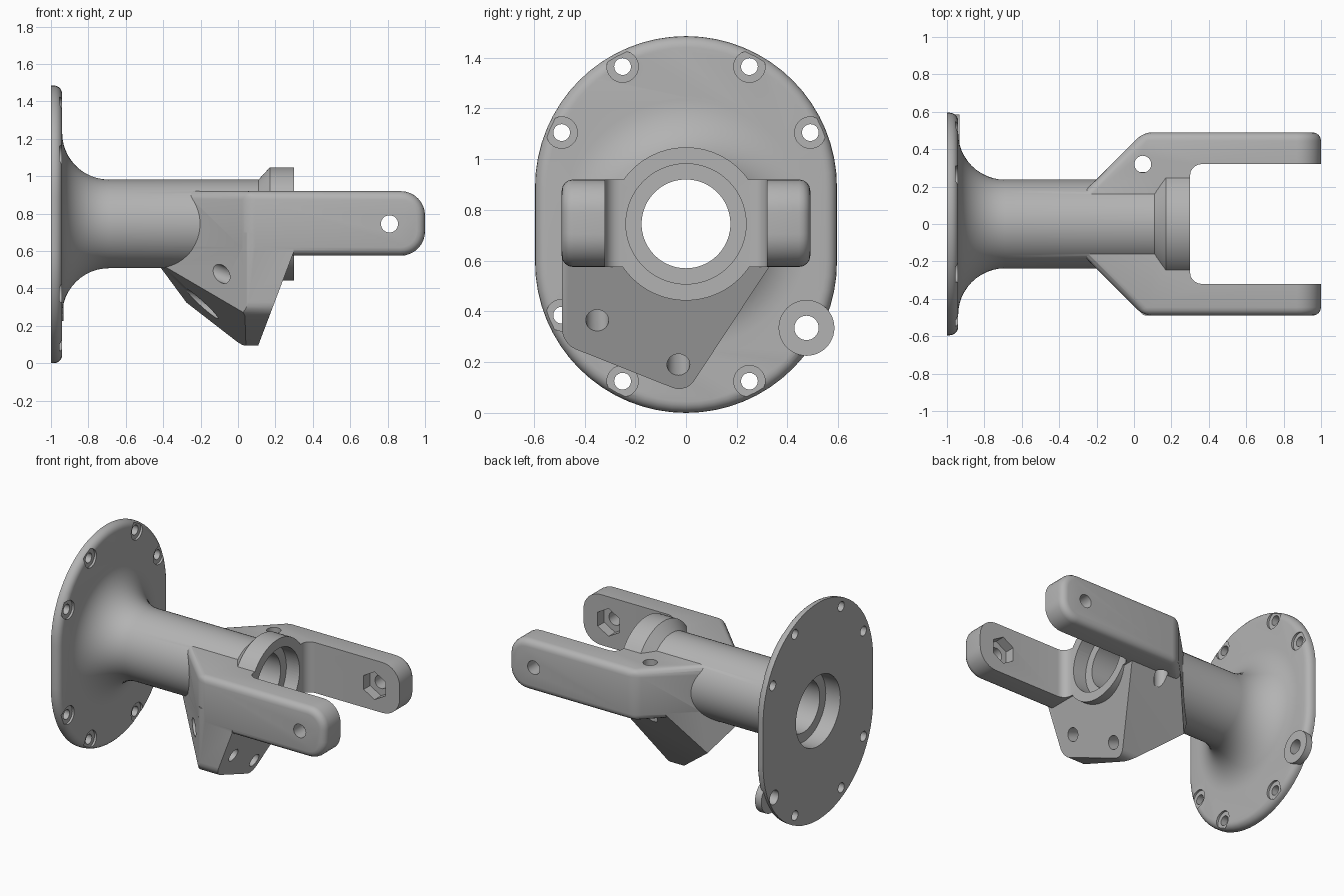
import bpy, bmesh, math
from mathutils import Vector

AXIS_Z = 0.745

if "Cube" in bpy.data.objects:
    bpy.data.objects.remove(bpy.data.objects["Cube"], do_unlink=True)

grey = bpy.data.materials.new("machined grey")
grey.use_nodes = True
grey.diffuse_color = (0.45, 0.45, 0.45, 1)
grey.node_tree.nodes["Principled BSDF"].inputs["Base Color"].default_value = (0.45, 0.45, 0.45, 1)


def finish(bm, name):
    bmesh.ops.recalc_face_normals(bm, faces=bm.faces)
    mesh = bpy.data.meshes.new(name)
    bm.to_mesh(mesh)
    bm.free()
    mesh.materials.append(grey)
    obj = bpy.data.objects.new(name, mesh)
    bpy.context.collection.objects.link(obj)
    return obj


def prism(points, shift):
    """Extrude a closed outline along a vector."""
    bm = bmesh.new()
    face = bm.faces.new([bm.verts.new(p) for p in points])
    new = bmesh.ops.extrude_face_region(bm, geom=[face])["geom"]
    bmesh.ops.translate(bm, vec=shift, verts=[v for v in new if isinstance(v, bmesh.types.BMVert)])
    bmesh.ops.recalc_face_normals(bm, faces=bm.faces)
    bm.normal_update()
    return bm


def bevel(bm, test, offset, segments):
    bm.normal_update()
    edges = [e for e in bm.edges if test(e)]
    bmesh.ops.bevel(bm, geom=edges, offset=offset, segments=segments, profile=0.5,
                    affect='EDGES', clamp_overlap=True)


def along(e):
    return (e.verts[1].co - e.verts[0].co).normalized()


def middle(e):
    return (e.verts[1].co + e.verts[0].co) / 2


def lathe(profile, name):
    """Spin (x, radius) points around the main axis."""
    bm = bmesh.new()
    vs = [bm.verts.new((x, 0, AXIS_Z + r)) for x, r in profile]
    es = [bm.edges.new(pair) for pair in zip(vs, vs[1:])]
    bmesh.ops.spin(bm, geom=vs + es, cent=(0, 0, AXIS_Z), axis=(1, 0, 0),
                   angle=math.tau, steps=72)
    bmesh.ops.remove_doubles(bm, verts=bm.verts, dist=0.0005)
    return finish(bm, name)


def rod(start, end, radius, name, sides=32):
    start, end = Vector(start), Vector(end)
    d = end - start
    side = Vector((0, 0, 1)) if abs(d.normalized().z) < 0.9 else Vector((1, 0, 0))
    side = (side - d * side.dot(d) / d.length_squared).normalized()
    other = d.normalized().cross(side)
    ring = [start + radius * (side * math.cos(a) + other * math.sin(a))
            for a in (math.tau * i / sides for i in range(sides))]
    return finish(prism(ring, d), name)


def combine(target, tool, operation):
    mod = target.modifiers.new("combine", 'BOOLEAN')
    mod.operation, mod.object, mod.solver = operation, tool, 'EXACT'
    bpy.context.view_layer.objects.active = target
    bpy.ops.object.modifier_apply(modifier=mod.name)
    bpy.data.objects.remove(tool, do_unlink=True)


# Mounting flange: stadium plate with a rounded front rim
outline = []
for i in range(66):
    a = math.pi * (i if i < 33 else i - 1) / 32
    outline.append((-1, 0.595 * math.cos(a), (0.89 if i < 33 else 0.595) + 0.595 * math.sin(a)))
bm = prism(outline, (0.06, 0, 0))
bevel(bm, lambda e: all(v.co.x > -0.95 for v in e.verts), 0.045, 5)
housing = finish(bm, "flanged_housing")

# Flared tube with the end collar
flare = [(-0.69 - 0.25 * math.sin(a), 0.487 - 0.25 * math.cos(a))
         for a in (math.pi / 2 * i / 12 for i in range(12, -1, -1))]
tube = lathe([(-0.97, 0), (-0.97, 0.487)] + flare
             + [(0.11, 0.237), (0.17, 0.302), (0.3, 0.302), (0.3, 0)], "flared_tube")

# Fork bracket: two arms joined by a tapered block
half = [(-0.3, 0.14), (0.05, 0.49), (1, 0.49), (1, 0.32), (0.3, 0.32)]
fork_points = half + [(x, -y) for x, y in reversed(half)]
bm = prism([(x, y, 0.575) for x, y in fork_points], (0, 0, 0.345))
bevel(bm, lambda e: abs(along(e).y) > 0.9 and middle(e).x > 0.9, 0.13, 8)
bevel(bm, lambda e: abs(along(e).z) > 0.9 and abs(middle(e).x - 0.3) < 0.01, 0.06, 5)
bevel(bm, lambda e: e.calc_face_angle(0) > 0.3
      and any(f.normal.y * middle(e).y > 0 and abs(f.normal.y) > 0.5
              and abs(f.normal.z) < 0.1 for f in e.link_faces), 0.045, 4)
fork = finish(bm, "fork_bracket")

# Gusset below the fork: an outline trimmed by slanted planes
gusset_points = [(-0.488, 0.7), (-0.488, 0.272), (0, 0.078), (0.41, 0.7)]
bm = prism([(-0.6, y, z) for y, z in gusset_points], (1.2, 0, 0))
bevel(bm, lambda e: abs(along(e).x) > 0.9 and middle(e).z < 0.5, 0.055, 5)
trims = [((0.11, 0, 0.1), (0.5, 0, -0.19)),
         ((0.298, 0, 0), (1, 0, 0)),
         ((0.04, -0.05, 0.1), (-0.97, -0.385, -1)),
         ((0.052, -0.49, 0), (-1, -1, 0)),
         ((0.052, 0.49, 0), (-1, 1, 0))]
for point, normal in trims:
    cut = bmesh.ops.bisect_plane(bm, geom=bm.verts[:] + bm.edges[:] + bm.faces[:], dist=0.0001,
                                 plane_co=point, plane_no=Vector(normal).normalized(),
                                 clear_outer=True)
    rim = [g for g in cut["geom_cut"] if isinstance(g, bmesh.types.BMEdge)]
    bmesh.ops.contextual_create(bm, geom=rim)
    bmesh.ops.recalc_face_normals(bm, faces=bm.faces)
bevel(bm, lambda e: abs(along(e).z) > 0.95 and middle(e).y < -0.45 and middle(e).x < 0.1, 0.03, 4)
gusset = finish(bm, "gusset")

# Ear on the flange rim
ear = rod((-0.98, 0.475, 0.335), (-0.932, 0.475, 0.335), 0.11, "ear", 48)

for part in (tube, fork, gusset, ear):
    combine(housing, part, 'UNION')

# Stepped bore
cutters = [lathe([(-1.02, 0), (-1.02, 0.24), (-0.89, 0.24), (-0.89, 0.175), (0.2, 0.175),
                  (0.2, 0.237), (0.32, 0.237), (0.32, 0)], "bore")]

# Flange bolt holes with spot faces
for y, z in ((0.25, 0.62), (0.49, 0.36)):
    for sy in (-1, 1):
        for sz in (-1, 1):
            if sy > 0 > sz and y > 0.4:
                continue  # the ear takes this place
            py, pz = sy * y, AXIS_Z + sz * z
            cutters.append(rod((-1.05, py, pz), (-0.9, py, pz), 0.033, "bolt_hole"))
            cutters.append(rod((-0.955, py, pz), (-0.88, py, pz), 0.062, "spot_face"))
cutters.append(rod((-1.05, 0.475, 0.335), (-0.88, 0.475, 0.335), 0.048, "ear_hole"))

# Fork pin holes with hexagonal nut pockets on the inner sides
for s in (-1, 1):
    cutters.append(rod((0.81, s * 0.25, AXIS_Z), (0.81, s * 0.6, AXIS_Z), 0.046, "pin_hole"))
    cutters.append(rod((0.81, s * 0.25, AXIS_Z), (0.81, s * 0.39, AXIS_Z), 0.095, "nut_pocket", 6))

# Upright hole, and gusset holes square to the slanted face
cutters.append(rod((0.047, 0.32, 0.5), (0.047, 0.32, 1), 0.045, "upright_hole"))
slant = Vector((0.935, 0, -0.355))
for entry in ((0.21, -0.35, 0.365), (0.145, -0.03, 0.19)):
    p = Vector(entry)
    cutters.append(rod(p + slant * 0.1, p - slant * 0.48, 0.045, "gusset_hole"))

for cutter in cutters:
    combine(housing, cutter, 'DIFFERENCE')

# Smooth shading with sharp edges kept
bpy.ops.object.select_all(action='DESELECT')
housing.select_set(True)
bpy.context.view_layer.objects.active = housing
bpy.ops.object.shade_smooth_by_angle(angle=math.radians(30))
